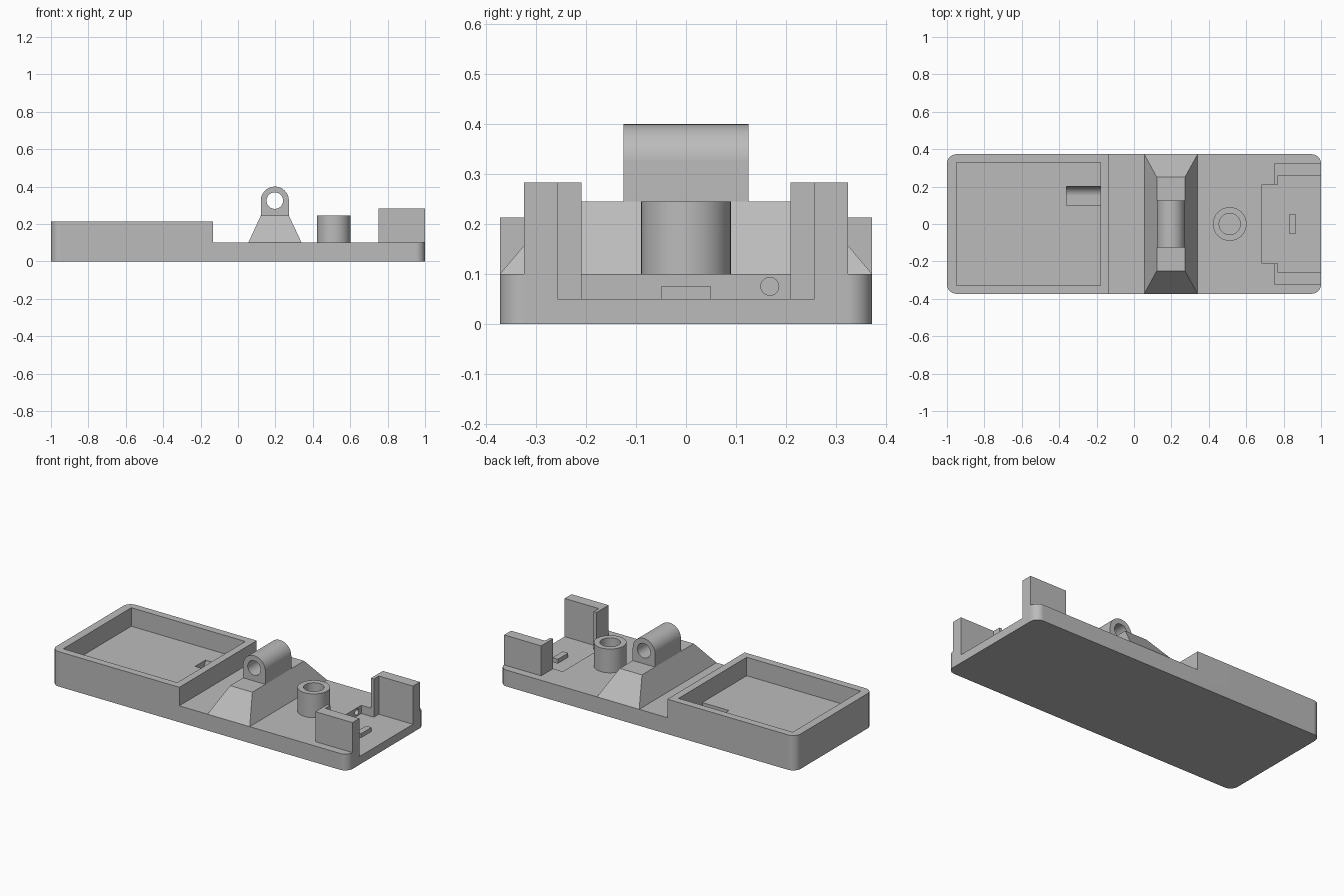
import bpy, bmesh, math
from mathutils import Vector

cube = bpy.data.objects.get("Cube")
if cube:
    bpy.data.objects.remove(cube, do_unlink=True)

grey = bpy.data.materials.new("plain grey")
grey.use_nodes = True
grey.diffuse_color = (0.5, 0.5, 0.5, 1)
grey.node_tree.nodes["Principled BSDF"].inputs["Base Color"].default_value = (0.5, 0.5, 0.5, 1)

DECK = 0.1        # top of the base plate
HALF = 0.373      # half of the overall width


def finish(bm, name):
    bmesh.ops.recalc_face_normals(bm, faces=bm.faces)
    mesh = bpy.data.meshes.new(name)
    bm.to_mesh(mesh)
    bm.free()
    mesh.materials.append(grey)
    ob = bpy.data.objects.new(name, mesh)
    bpy.context.collection.objects.link(ob)
    return ob


def prism(name, profile, axis, lo, hi, round_ends=0):
    """Extrude a 2D profile along an axis; optionally round the end corners."""
    place = {"x": lambda a, b, t: (t, a, b),
             "y": lambda a, b, t: (a, t, b),
             "z": lambda a, b, t: (a, b, t)}[axis]
    bm = bmesh.new()
    face = bm.faces.new([bm.verts.new(place(a, b, lo)) for a, b in profile])
    new = bmesh.ops.extrude_face_region(bm, geom=[face])["geom"]
    bmesh.ops.translate(bm, verts=[v for v in new if isinstance(v, bmesh.types.BMVert)],
                        vec=Vector(place(0, 0, hi - lo)))
    if round_ends:
        bmesh.ops.recalc_face_normals(bm, faces=bm.faces)
        edges = [e for e in bm.edges if all(abs(v.co.x) > 0.99 for v in e.verts)
                 and abs(e.verts[0].co.z - e.verts[1].co.z) > 0.01]
        bmesh.ops.bevel(bm, geom=edges, offset=round_ends, segments=10,
                        profile=0.5, affect="EDGES")
    return finish(bm, name)


def rect(a0, a1, b0, b1):
    return [(a0, b0), (a1, b0), (a1, b1), (a0, b1)]


def arc(ca, cb, r, start, end, n):
    angles = [math.radians(start + (end - start) * i / n) for i in range(n + 1)]
    return [(ca + r * math.cos(t), cb + r * math.sin(t)) for t in angles]


def circle(ca, cb, r, n=48):
    return arc(ca, cb, r, 0, 360, n)[:-1]


def cut(ob, *tools):
    for tool in tools:
        mod = ob.modifiers.new("cut", "BOOLEAN")
        mod.operation, mod.solver, mod.object = "DIFFERENCE", "EXACT", tool
        bpy.context.view_layer.objects.active = ob
        bpy.ops.object.modifier_apply(modifier=mod.name)
        bpy.data.objects.remove(tool, do_unlink=True)


# Base plate with the raised tray at one end
base = prism("base_and_tray", [(-1, 0), (1, 0), (1, DECK), (-0.135, DECK),
                               (-0.135, 0.213), (-1, 0.213)],
             "y", -HALF, HALF, round_ends=0.05)
pocket = [(0.685, -0.21), (0.77, -0.21), (0.77, -0.258), (1.1, -0.258),
          (1.1, 0.258), (0.77, 0.258), (0.77, 0.21), (0.685, 0.21)]
slot = [(0.1, 0.15), (0.1, 0.05)] + arc(0.15, DECK, 0.05, -90, 0, 10) + [(0.2, 0.15)]
cut(base,
    prism("tray_cutter", rect(-0.95, -0.18, -0.328, 0.328), "z", DECK, 0.4),
    prism("pocket_cutter", pocket, "z", 0.05, 0.4),
    prism("slot_cutter", slot, "x", -0.36, -0.18),
    prism("wire_hole_cutter", circle(0.168, 0.075, 0.018, 24), "x", -0.22, 0.72))

# Tapered block that carries the lug
bm = bmesh.new()
rings = []
for x0, x1, y, z in ((0.055, 0.34, HALF, DECK), (0.122, 0.272, 0.25, 0.245)):
    rings.append([bm.verts.new((a, b, z)) for a, b in rect(x0, x1, -y, y)])
bm.faces.new(rings[0])
bm.faces.new(rings[1])
for i in range(4):
    j = (i + 1) % 4
    bm.faces.new((rings[0][i], rings[0][j], rings[1][j], rings[1][i]))
finish(bm, "tapered_block")

# Round-topped lug with its cross bore
lug = prism("pivot_lug", [(0.122, 0.245), (0.272, 0.245)]
            + arc(0.197, 0.325, 0.075, 0, 180, 24), "y", -0.125, 0.125)
cut(lug, prism("bore_cutter", circle(0.197, 0.325, 0.044), "y", -0.2, 0.2))

# Hollow post
post = prism("hollow_post", circle(0.512, 0, 0.09), "z", DECK, 0.245)
cut(post, prism("post_cutter", circle(0.512, 0, 0.057), "z", 0.05, 0.3))

# Mirrored corner walls around the pocket
for side, name in ((1, "left_corner_wall"), (-1, "right_corner_wall")):
    outline = [(0.75, 0.21), (0.77, 0.21), (0.77, 0.258), (1, 0.258), (1, 0.325), (0.75, 0.325)]
    prism(name, [(x, side * y) for x, y in outline], "z", DECK, 0.283)

# Small locating tab on the pocket floor
prism("locating_tab", rect(0.83, 0.866, -0.05, 0.05), "z", 0.05, 0.075)

# Smooth the round surfaces, keep hard edges
for ob in bpy.context.collection.objects:
    if ob.type == "MESH" and grey.name in ob.data.materials:
        bpy.ops.object.select_all(action="DESELECT")
        ob.select_set(True)
        bpy.context.view_layer.objects.active = ob
        bpy.ops.object.shade_smooth_by_angle(angle=math.radians(30))
        weighted = ob.modifiers.new("even_normals", "WEIGHTED_NORMAL")
        weighted.keep_sharp = True
